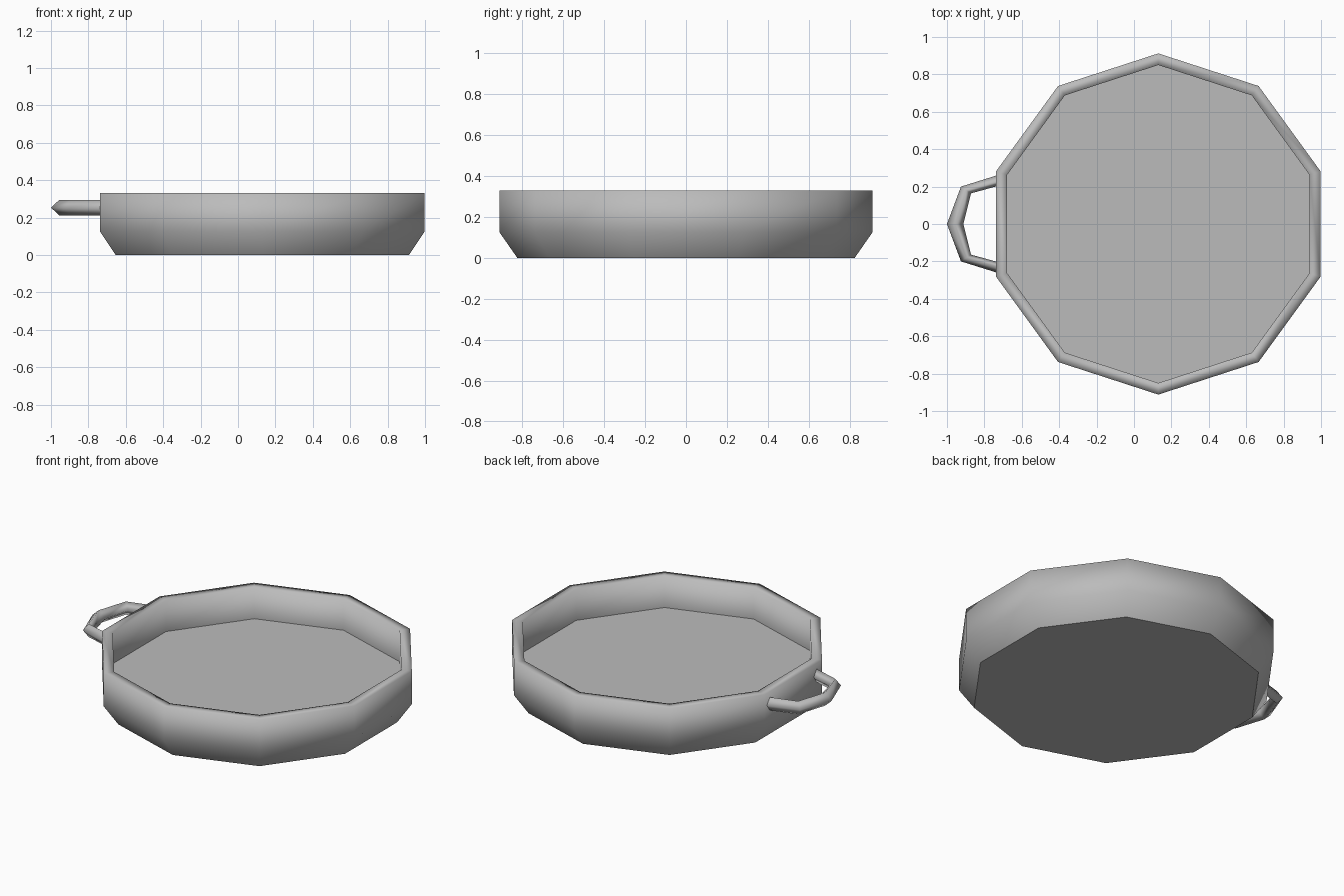
import bpy, bmesh
from math import cos, sin, pi, radians
from mathutils import Vector

if "Cube" in bpy.data.objects:
    bpy.data.objects.remove(bpy.data.objects["Cube"])

# Single metal colour
metal = bpy.data.materials.new("grey_metal")
metal.use_nodes = True
grey = (0.5, 0.5, 0.5, 1)
metal.diffuse_color = grey
metal.node_tree.nodes["Principled BSDF"].inputs["Base Color"].default_value = grey


def loft(name, rings, sharp_caps):
    """Skin a list of point rings, cap both ends and shade smooth."""
    bm = bmesh.new()
    loops = [[bm.verts.new(p) for p in ring] for ring in rings]
    for a, b in zip(loops, loops[1:]):
        for i in range(len(a)):
            j = (i + 1) % len(a)
            bm.faces.new((a[i], a[j], b[j], b[i]))
    caps = [bm.faces.new(loops[0][::-1]), bm.faces.new(loops[-1])]
    for f in bm.faces:
        f.smooth = True
    if sharp_caps:
        for cap in caps:
            for e in cap.edges:
                e.smooth = False
    bmesh.ops.recalc_face_normals(bm, faces=bm.faces)
    mesh = bpy.data.meshes.new(name)
    bm.to_mesh(mesh)
    bm.free()
    mesh.materials.append(metal)
    obj = bpy.data.objects.new(name, mesh)
    bpy.context.collection.objects.link(obj)
    return obj


# Ten-sided pan: base, chamfer, wall, rim, inner wall, floor
SIDES = 10
CENTRE_X = 0.13
profile = [(0.825, 0), (0.912, 0.125), (0.912, 0.33), (0.85, 0.33), (0.85, 0.135)]
angles = [radians(90) + 2 * pi * i / SIDES for i in range(SIDES)]
loft("pan_body",
     [[(CENTRE_X + r * cos(a), r * sin(a), z) for a in angles] for r, z in profile],
     True)

# Loop handle: diamond section swept along a bent path, mirrored in y
HANDLE_Z = 0.253
half = [((-0.71, 0.238), (0.012, 0.033)),
        ((-0.898, 0.182), (-0.027, 0.018)),
        ((-0.956, 0), (-0.044, 0))]
path = half + [((x, -y), (ox, -oy)) for (x, y), (ox, oy) in half[-2::-1]]
rings = []
for (x, y), (ox, oy) in path:
    c, out, up = Vector((x, y, HANDLE_Z)), Vector((ox, oy, 0)), Vector((0, 0, 0.041))
    rings.append([c + out, c + up, c - out, c - up])
loft("loop_handle", rings, True)
